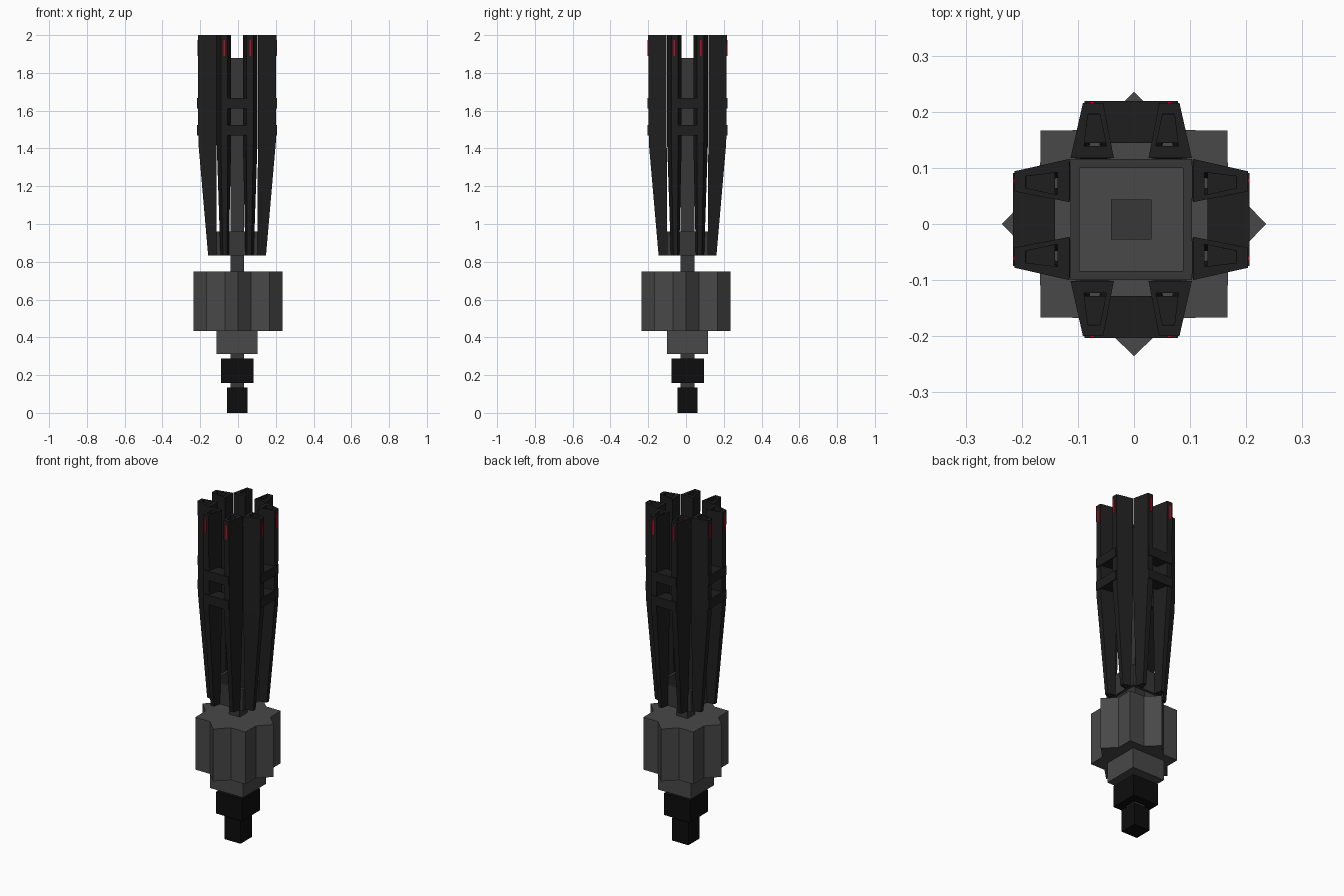
import bpy, bmesh
from math import sin, cos, pi
from mathutils import Matrix

if "Cube" in bpy.data.objects:
    bpy.data.objects.remove(bpy.data.objects["Cube"])

CX, CY = -0.005, 0.008   # barrel axis sits slightly off the housing axis


def material(name, rgb):
    m = bpy.data.materials.new(name)
    m.diffuse_color = (*rgb, 1)
    m.use_nodes = True
    m.node_tree.nodes["Principled BSDF"].inputs["Base Color"].default_value = m.diffuse_color
    return m


GREY = material("grey_metal", (0.065, 0.065, 0.065))
DARK = material("dark_metal", (0.038, 0.038, 0.038))
FIN = material("fin_black", (0.013, 0.013, 0.013))
BLACK = material("grip_black", (0.004, 0.004, 0.004))
RED = material("red_light", (0.65, 0.0, 0.015))


def finish(name, bm, mat, matrix=None):
    bmesh.ops.recalc_face_normals(bm, faces=bm.faces)
    me = bpy.data.meshes.new(name)
    bm.to_mesh(me)
    bm.free()
    me.materials.append(mat)
    ob = bpy.data.objects.new(name, me)
    if matrix:
        ob.matrix_world = matrix
    bpy.context.collection.objects.link(ob)
    return ob


def loft(name, loops, mat, matrix=None, closed=False):
    """Skin a list of equal-length vertex loops; cap the ends or close into a tube."""
    bm = bmesh.new()
    rows = [[bm.verts.new(p) for p in loop] for loop in loops]
    n = len(rows[0])
    pairs = list(zip(rows, rows[1:])) + ([(rows[-1], rows[0])] if closed else [])
    for a, b in pairs:
        for i in range(n):
            j = (i + 1) % n
            bm.faces.new((a[i], a[j], b[j], b[i]))
    if not closed:
        bm.faces.new(rows[0])
        bm.faces.new(rows[-1])
    return finish(name, bm, mat, matrix)


def rect(x0, x1, y0, y1, z):
    return [(x0, y0, z), (x1, y0, z), (x1, y1, z), (x0, y1, z)]


def box(name, x0, x1, y0, y1, z0, z1, mat, matrix=None):
    return loft(name, [rect(x0, x1, y0, y1, z0), rect(x0, x1, y0, y1, z1)], mat, matrix)


AXIS = Matrix.Translation((CX, CY, 0))

# Stacked square stem: pommel, grip, collar and the long central shaft
for name, h, z0, z1, mat in (("pommel", 0.054, 0, 0.135, BLACK),
                             ("grip", 0.086, 0.157, 0.287, BLACK),
                             ("collar", 0.109, 0.312, 0.436, GREY),
                             ("central_shaft", 0.036, 0.02, 1.88, DARK)):
    box(name, -h, h, -h, h, z0, z1, mat, AXIS)

# Eight-pointed star housing
star = [((0.236 if k % 2 == 0 else 0.181) * cos(k * pi / 8),
         (0.236 if k % 2 == 0 else 0.181) * sin(k * pi / 8)) for k in range(16)]
loft("star_housing", [[(x, y, z) for x, y in star] for z in (0.434, 0.748)], GREY)

# Square sleeve that carries the fins
o, i = 0.108, 0.092
loft("fin_sleeve", [rect(-o, o, -o, o, 0.832), rect(-o, o, -o, o, 0.96),
                    rect(-i, i, -i, i, 0.96), rect(-i, i, -i, i, 0.832)],
     DARK, AXIS, closed=True)


def trapezoid(s, z, y_in, y_out, a0, a1, b0, b1):
    """Fin section: inner edge a0..a1 at y_in, outer edge b0..b1 at y_out."""
    return [(s * a0, y_in, z), (s * a1, y_in, z), (s * b1, y_out, z), (s * b0, y_out, z)]


# Four sides, each with a pair of hollow fins, two crossbars and two red lights
for q, side in enumerate(("back", "left", "front", "right")):
    M = AXIS @ Matrix.Rotation(q * pi / 2, 4, 'Z')
    for s, tag in ((-1, "a"), (1, "b")):
        outer = [trapezoid(s, 0.832, 0.108, 0.153, 0.044, 0.088, 0.053, 0.075),
                 trapezoid(s, 1.43, 0.11, 0.205, 0.031, 0.108, 0.050, 0.086),
                 trapezoid(s, 2.0, 0.11, 0.208, 0.031, 0.108, 0.050, 0.086)]
        inner = [trapezoid(s, 2.0, 0.131, 0.188, 0.044, 0.084, 0.056, 0.077),
                 trapezoid(s, 1.43, 0.131, 0.186, 0.044, 0.084, 0.056, 0.077),
                 trapezoid(s, 0.832, 0.118, 0.143, 0.053, 0.078, 0.058, 0.071)]
        loft(f"{side}_fin_{tag}", outer + inner, FIN, M, closed=True)
        c = s * 0.069
        box(f"{side}_light_{tag}", c - 0.004, c + 0.004, 0.2, 0.2105, 1.89, 1.975, RED, M)
    for k, z in enumerate((1.468, 1.612)):
        box(f"{side}_crossbar_{k + 1}", -0.083, 0.083, 0.136, 0.211, z, z + 0.056, FIN, M)
